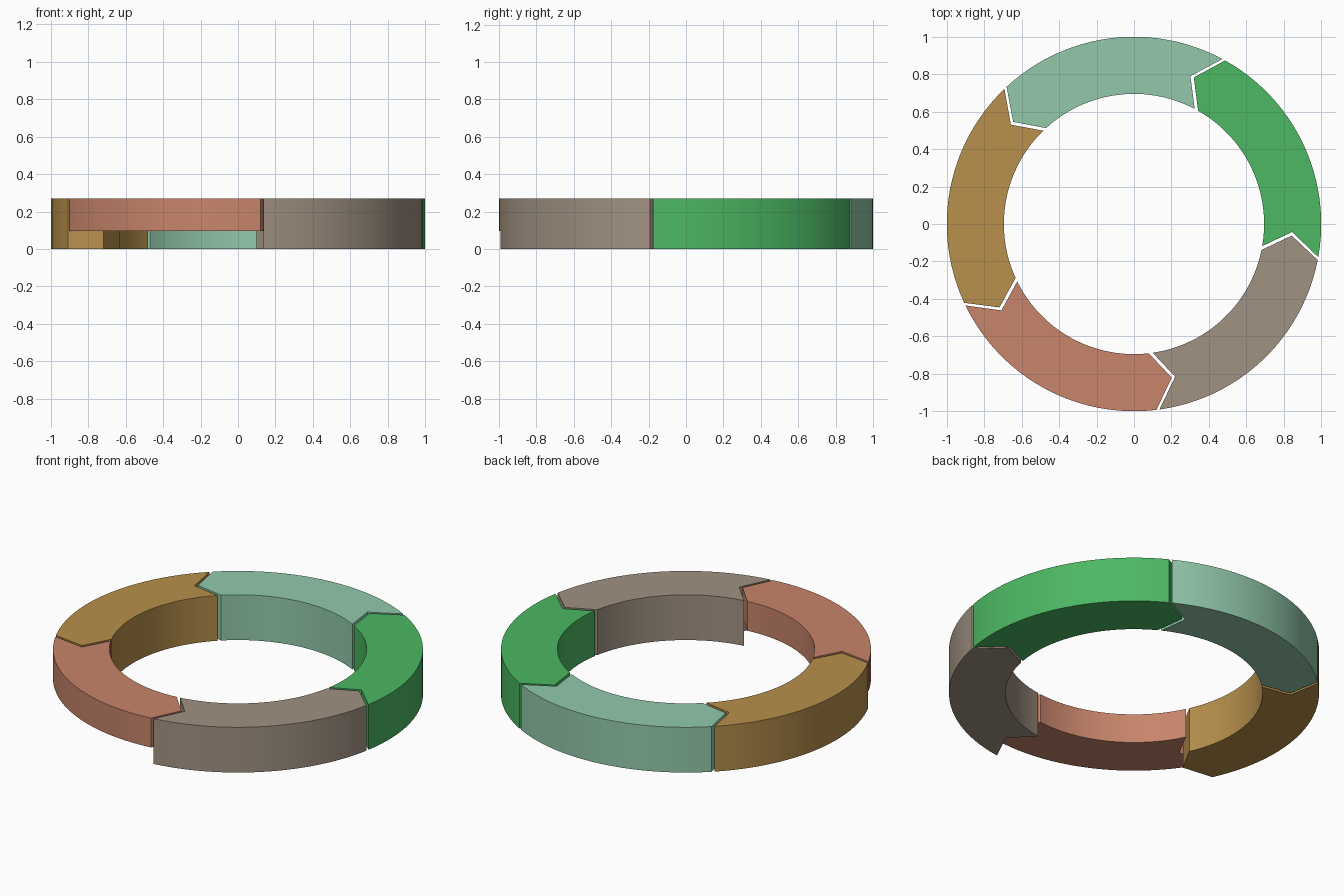
import bpy, bmesh
from math import radians, cos, sin

if "Cube" in bpy.data.objects:
    bpy.data.objects.remove(bpy.data.objects["Cube"])

TOP = 0.27
SEGS = 24
# rails: radius, tail angle, head angle (arrow runs counter-clockwise)
RAILS = [(0.695, 278.2, 348.5), (0.845, 285.1, 355.8), (1.0, 277.8, 348.9)]


def linear(rgb):
    return [((c / 255 + 0.055) / 1.055) ** 2.4 for c in rgb] + [1]


def arrow_segment(name, turn, bottom, rgb):
    bm = bmesh.new()
    # flat curved arrow: three concentric rails joined by quads
    rows = []
    for radius, tail, head in RAILS:
        row = []
        for i in range(SEGS + 1):
            a = radians(turn + tail + (head - tail) * i / SEGS)
            row.append(bm.verts.new((radius * cos(a), radius * sin(a), bottom)))
        rows.append(row)
    for inner, outer in zip(rows, rows[1:]):
        for i in range(SEGS):
            bm.faces.new((inner[i], outer[i], outer[i + 1], inner[i + 1]))
    # raise into a solid, keeping the underside
    ret = bmesh.ops.extrude_face_region(bm, geom=bm.faces[:], use_keep_orig=True)
    for v in ret["geom"]:
        if isinstance(v, bmesh.types.BMVert):
            v.co.z = TOP
    bmesh.ops.recalc_face_normals(bm, faces=bm.faces[:])
    mesh = bpy.data.meshes.new(name)
    bm.to_mesh(mesh)
    bm.free()
    ob = bpy.data.objects.new(name, mesh)
    bpy.context.collection.objects.link(ob)
    mat = bpy.data.materials.new(name + "_colour")
    mat.diffuse_color = linear(rgb)
    mat.use_nodes = True
    mat.node_tree.nodes["Principled BSDF"].inputs["Base Color"].default_value = mat.diffuse_color
    mesh.materials.append(mat)
    # smooth arcs, sharp rims
    bpy.ops.object.select_all(action='DESELECT')
    ob.select_set(True)
    bpy.context.view_layer.objects.active = ob
    bpy.ops.object.shade_smooth_by_angle(angle=radians(30))


# five arrows around the ring; one is thinner, raised from the floor
parts = [
    ("grey_segment", 0.0, (161, 146, 130)),
    ("green_segment", 0.0, (76, 184, 99)),
    ("mint_segment", 0.0, (146, 201, 171)),
    ("gold_segment", 0.0, (184, 144, 76)),
    ("thin_salmon_segment", 0.095, (200, 133, 107)),
]
for k, (name, bottom, rgb) in enumerate(parts):
    arrow_segment(name, 72 * k, bottom, rgb)
